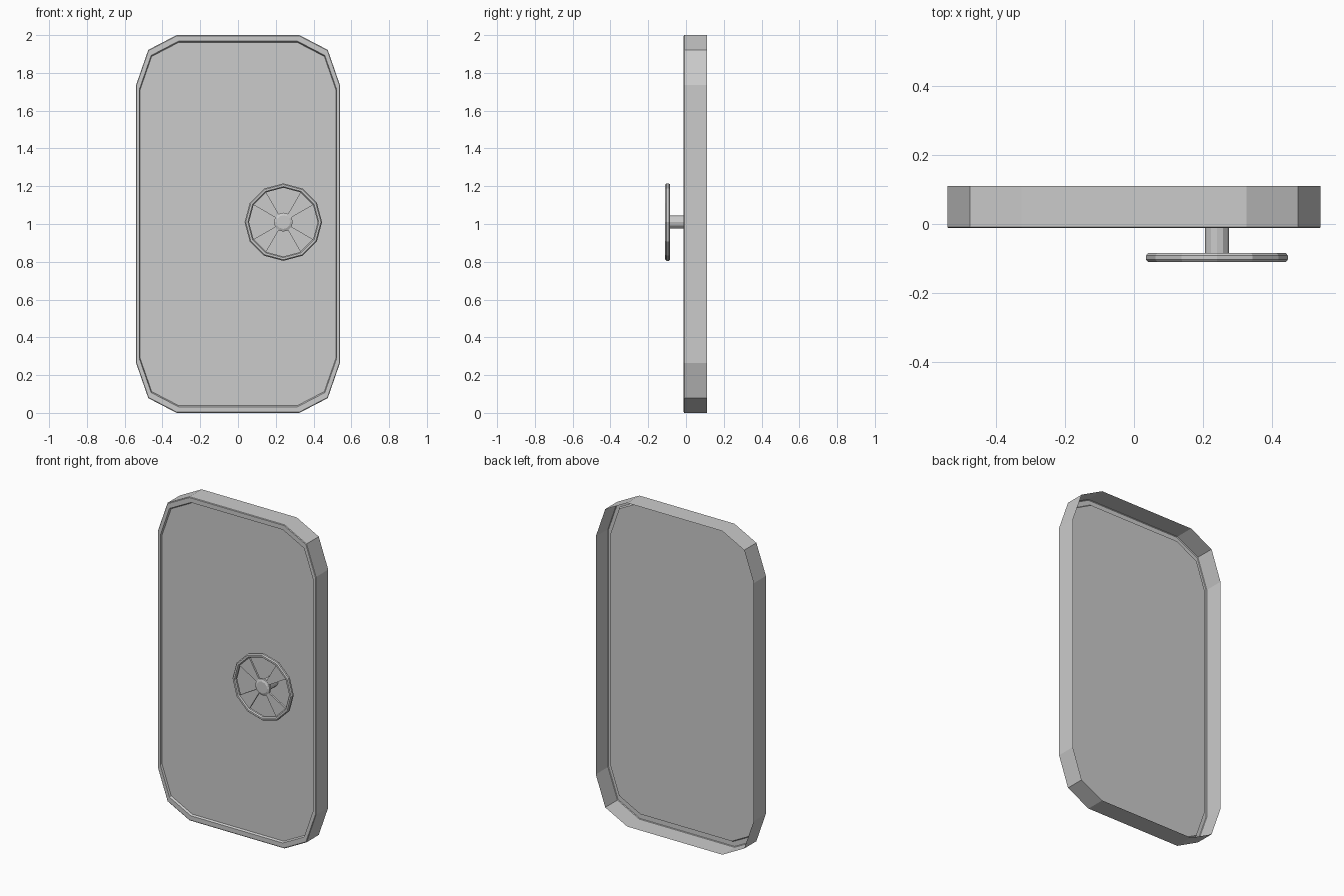
import bpy, bmesh, math

if "Cube" in bpy.data.objects:
    bpy.data.objects.remove(bpy.data.objects["Cube"])

CX, CZ, SEG = 0.24, 1.01, 12      # wheel centre and side count


def finish(name, bm):
    bmesh.ops.remove_doubles(bm, verts=bm.verts, dist=1e-5)
    bmesh.ops.recalc_face_normals(bm, faces=bm.faces)
    me = bpy.data.meshes.new(name)
    bm.to_mesh(me)
    bm.free()
    ob = bpy.data.objects.new(name, me)
    bpy.context.collection.objects.link(ob)
    return ob


def bridge(bm, a, b):
    n = len(a)
    for i in range(n):
        j = (i + 1) % n
        bm.faces.new((a[i], a[j], b[j], b[i]))


def polar(r, y, k):
    a = math.tau * k / SEG
    return (CX + r * math.cos(a), y, CZ + r * math.sin(a))


def lathe(name, profile, closed=False):
    """Spin (radius, y) points around the wheel axis; open profiles get caps."""
    bm = bmesh.new()
    loops = [[bm.verts.new(polar(r, y, k)) for k in range(SEG)] for r, y in profile]
    for a, b in zip(loops, loops[1:]):
        bridge(bm, a, b)
    if closed:
        bridge(bm, loops[-1], loops[0])
    else:
        bm.faces.new(loops[0])
        bm.faces.new(loops[-1])
    return finish(name, bm)


# door: one open-backed pan with a narrow front lip and slightly sunken panel
corner = [(0.54, 0.735), (0.475, 0.922), (0.325, 1.0)]
outline = (corner + [(-x, z) for x, z in reversed(corner)]
           + [(-x, -z) for x, z in corner]
           + [(x, -z) for x, z in reversed(corner)])
bm = bmesh.new()
loops = []
for scale, y in [(1, 0.11), (1, -0.009), (0.996, -0.012), (0.968, -0.012), (0.962, 0.0)]:
    loops.append([bm.verts.new((x * scale, y, 1 + z * scale)) for x, z in outline])
for a, b in zip(loops, loops[1:]):
    bridge(bm, a, b)
bm.faces.new(loops[-1])
finish("door_panel", bm)

# wheel rim with chamfered section
lathe("wheel_rim", [(0.205, -0.103), (0.199, -0.11), (0.188, -0.11), (0.182, -0.103),
                    (0.182, -0.091), (0.188, -0.084), (0.199, -0.084), (0.205, -0.091)],
      closed=True)

# hub and the shaft into the door
lathe("wheel_hub", [(0.036, -0.11), (0.05, -0.104), (0.05, -0.09), (0.036, -0.084)])
lathe("wheel_shaft", [(0.035, -0.086), (0.035, 0.0)])

# four tapering diagonal spokes
bm = bmesh.new()
for k in (1, 4, 7, 10):
    front, back = [[bm.verts.new(polar(r, y, k + d))
                    for r, d in ((0.048, 0), (0.183, 0), (0.183, 1), (0.048, 1))]
                   for y in (-0.103, -0.091)]
    bridge(bm, front, back)
    bm.faces.new(front)
    bm.faces.new(back)
finish("wheel_spokes", bm)
